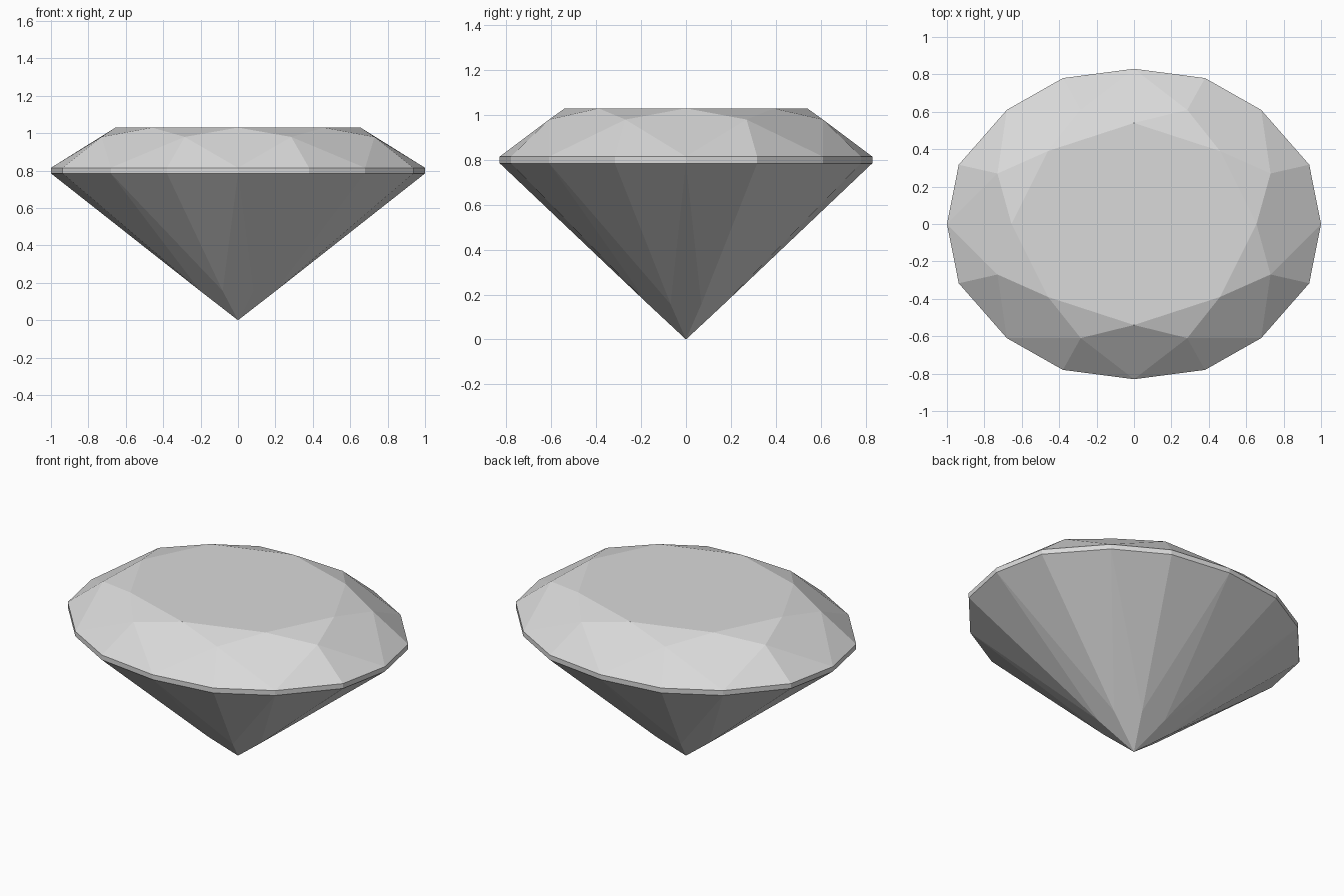
import bpy
import bmesh

cube = bpy.data.objects.get("Cube")
if cube:
    bpy.data.objects.remove(cube, do_unlink=True)

GIRDLE_TOP, GIRDLE_BOTTOM = 0.815, 0.785
CULET_SHARE = 0.2   # how far up the pavilion the main facets are widest


def ring(quarter):
    """Mirror a quarter outline into a full counter-clockwise ring."""
    half = quarter + [(-x, y) for x, y in reversed(quarter) if x]
    return half + [(x, -y) for x, y in reversed(half) if y]


def add_ring(bm, points, z, scale=1.0):
    return [bm.verts.new((x * scale, y * scale, z)) for x, y in points]


girdle = ring([(1, 0), (0.937, 0.317), (0.68, 0.61), (0.38, 0.78), (0, 0.83)])
table = ring([(0.655, 0), (0.46, 0.39), (0, 0.54)])
star = ring([(0.73, 0.27), (0.285, 0.61)])

bm = bmesh.new()
table_v = add_ring(bm, table, 1.03)
star_v = add_ring(bm, star, 0.98)
upper_v = add_ring(bm, girdle, GIRDLE_TOP)
lower_v = add_ring(bm, girdle, GIRDLE_BOTTOM)
pavilion_v = add_ring(bm, girdle[1::2], GIRDLE_BOTTOM * CULET_SHARE,
                      CULET_SHARE * 1.08)
culet = bm.verts.new((0, 0, 0))

# Table
bm.faces.new(table_v)

for i in range(8):
    n = (i + 1) % 8
    a, b, c = 2 * i, 2 * i + 1, (2 * i + 2) % 16
    # Crown: star, kite and upper girdle facets
    bm.faces.new((table_v[i], star_v[i], table_v[n]))
    bm.faces.new((table_v[i], star_v[i - 1], upper_v[a], star_v[i]))
    bm.faces.new((star_v[i], upper_v[a], upper_v[b]))
    bm.faces.new((star_v[i], upper_v[b], upper_v[c]))
    # Girdle band
    for p, q in ((a, b), (b, c)):
        bm.faces.new((upper_v[p], lower_v[p], lower_v[q], upper_v[q]))
    # Pavilion: lower girdle facets and long main facets
    bm.faces.new((lower_v[a], pavilion_v[i], lower_v[b]))
    bm.faces.new((lower_v[b], pavilion_v[i], lower_v[c]))
    bm.faces.new((lower_v[a], pavilion_v[i - 1], culet, pavilion_v[i]))

bmesh.ops.recalc_face_normals(bm, faces=bm.faces[:])
mesh = bpy.data.meshes.new("cut_gem")
bm.to_mesh(mesh)
bm.free()

# Pale grey stone
stone = bpy.data.materials.new("pale_grey")
stone.use_nodes = True
colour = (0.7, 0.7, 0.7, 1)
stone.diffuse_color = colour
stone.node_tree.nodes["Principled BSDF"].inputs["Base Color"].default_value = colour
mesh.materials.append(stone)

gem = bpy.data.objects.new("cut_gem", mesh)
bpy.context.collection.objects.link(gem)
